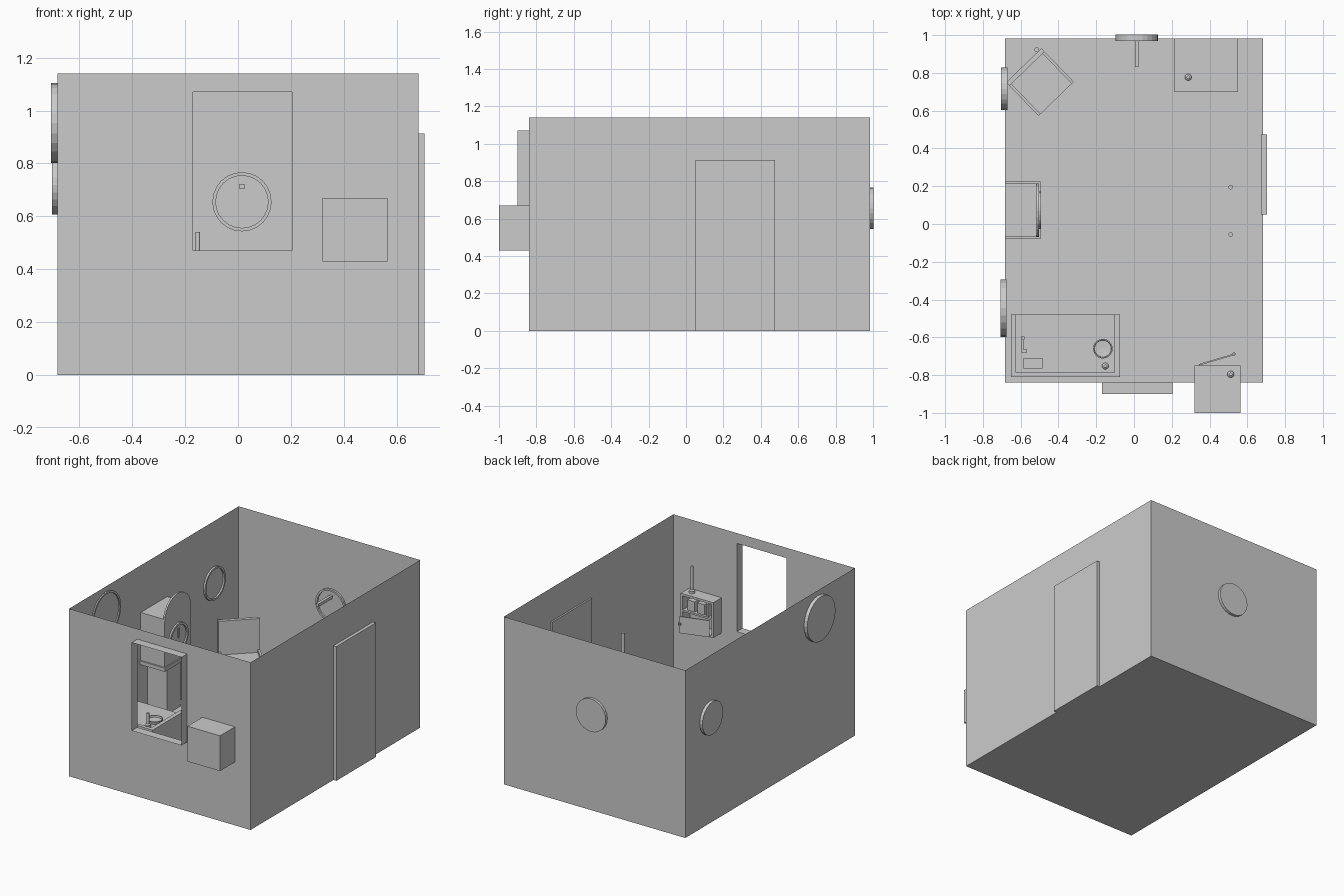
import bpy, bmesh, math
from mathutils import Matrix, Vector

if "Cube" in bpy.data.objects:
    bpy.data.objects.remove(bpy.data.objects["Cube"])


def make(name, bm, mat=None):
    if mat:
        bm.transform(mat)
    bmesh.ops.remove_doubles(bm, verts=bm.verts, dist=1e-5)
    bmesh.ops.recalc_face_normals(bm, faces=bm.faces)
    me = bpy.data.meshes.new(name)
    bm.to_mesh(me)
    bm.free()
    ob = bpy.data.objects.new(name, me)
    bpy.context.collection.objects.link(ob)
    return ob


def box(name, x, y, z, mat=None):
    bm = bmesh.new()
    bmesh.ops.create_cube(bm, size=1)
    for v in bm.verts:
        v.co = Vector([(r[0] + r[1]) / 2 + c * (r[1] - r[0]) for r, c in zip((x, y, z), v.co)])
    return make(name, bm, mat)


def quads(name, faces):
    bm = bmesh.new()
    for f in faces:
        bm.faces.new([bm.verts.new(p) for p in f])
    return make(name, bm)


def lathe(name, profile, loc, rot=Matrix(), n=24):
    # spin an (r, z) profile about local z
    bm = bmesh.new()
    vs = [bm.verts.new((r, 0, z)) for r, z in profile]
    es = [bm.edges.new(p) for p in zip(vs, vs[1:])]
    bmesh.ops.spin(bm, geom=vs + es, cent=(0, 0, 0), axis=(0, 0, 1), angle=2 * math.pi, steps=n)
    return make(name, bm, Matrix.Translation(loc) @ rot)


def prism(name, pts, x0, x1):
    # extrude a (y, z) outline along x
    bm = bmesh.new()
    f = bm.faces.new([bm.verts.new((x0, y, z)) for y, z in pts])
    ext = bmesh.ops.extrude_face_region(bm, geom=[f])
    for v in ext["geom"]:
        if isinstance(v, bmesh.types.BMVert):
            v.co.x = x1
    if f.is_valid is False or len(bm.faces) < len(pts) + 2:
        bm.faces.new([v for v in bm.verts if abs(v.co.x - x0) < 1e-6][:len(pts)])
    return make(name, bm)


# room shell: single-sheet floor and walls, window hole in the front wall
L, R, F, B, H = -0.683, 0.683, -0.84, 0.983, 1.14
WX, WZ = (-0.17, 0.205), (0.47, 1.07)
quads("floor", [[(L, F, 0), (R, F, 0), (R, B, 0), (L, B, 0)]])
quads("left_wall", [[(L, F, 0), (L, B, 0), (L, B, H), (L, F, H)]])
quads("right_wall", [[(R, F, 0), (R, B, 0), (R, B, H), (R, F, H)]])
quads("back_wall", [[(L, B, 0), (R, B, 0), (R, B, H), (L, B, H)]])
xs, zs = (L, *WX, R), (0, *WZ, H)
quads("front_wall", [[(xs[i], F, zs[j]), (xs[i + 1], F, zs[j]), (xs[i + 1], F, zs[j + 1]), (xs[i], F, zs[j + 1])]
                     for i in range(3) for j in range(3) if (i, j) != (1, 1)])

# window surround: open sleeve
c = [(WX[0], WZ[0]), (WX[1], WZ[0]), (WX[1], WZ[1]), (WX[0], WZ[1])]
quads("window_sleeve", [[(*[a[0]], -0.9, a[1]), (b[0], -0.9, b[1]), (b[0], F, b[1]), (a[0], F, a[1])]
                        for a, b in zip(c, c[1:] + c[:1])])

# door
box("door", (0.672, 0.705), (0.05, 0.475), (0, 0.913))

# round wall frames set through the walls
def round_frame(name, r, loc, rot):
    k = r - 0.013
    lathe(name, [(0, -0.02), (r, -0.02), (r, 0.012), (k, 0.012), (k, 0.001), (0, 0.001)], loc, rot)

to_x = Matrix.Rotation(math.pi / 2, 4, 'Y')
to_back = Matrix.Rotation(math.pi / 2, 4, 'X')
round_frame("round_frame_large", 0.152, (L - 0.004, -0.445, 0.953), to_x)
round_frame("round_frame_small", 0.112, (L, 0.716, 0.719), to_x)
round_frame("round_frame_back", 0.112, (0.015, B - 0.001, 0.655), to_back)
box("frame_arm", (0.006, 0.025), (0.83, B), (0.703, 0.723))

# tall floor clock: base, waist, hood with arched front
box("clock_base", (L, -0.495), (-0.08, 0.225), (0, 0.14))
box("clock_waist", (L, -0.535), (0.0, 0.145), (0.14, 0.48))
box("clock_moulding", (L, -0.495), (-0.08, 0.225), (0.47, 0.495))
box("clock_hood", (L, -0.515), (-0.07, 0.215), (0.495, 0.82))
arch = [(-0.07, 0.495), (0.215, 0.495)]
arch += [(0.0725 + 0.1425 * math.cos(math.pi * i / 12), 0.8 + 0.145 * math.sin(math.pi * i / 12)) for i in range(13)]
prism("clock_arch", arch, -0.515, -0.503)
lathe("clock_dial", [(0, 0), (0.085, 0), (0.085, 0.01), (0.1, 0.01), (0.1, -0.005)], (-0.502, 0.0725, 0.645), to_x)
box("clock_hand", (-0.503, -0.496), (0.067, 0.078), (0.645, 0.71))

# desk with raised rim on three sides
box("desk_top", (-0.625, -0.103), (-0.785, -0.48), (0.42, 0.445))
for n, x in (("left", (-0.65, -0.625)), ("right", (-0.103, -0.075))):
    box("desk_side_" + n, x, (-0.81, -0.48), (0, 0.465))
box("desk_back", (-0.625, -0.103), (-0.81, -0.785), (0, 0.465))
lathe("desk_bowl", [(0, 0.003), (0.044, 0.006), (0.046, 0.018), (0.052, 0.018), (0.048, 0), (0, 0)], (-0.165, -0.66, 0.445))
box("desk_box", (-0.585, -0.485), (-0.765, -0.71), (0.445, 0.465))
box("desk_pipe_stem", (-0.595, -0.585), (-0.68, -0.605), (0.445, 0.457))
box("desk_pipe_end", (-0.585, -0.567), (-0.68, -0.665), (0.445, 0.457))
lathe("desk_pipe_bowl", [(0, 0), (0.011, 0), (0.011, 0.03), (0, 0.03)], (-0.588, -0.603, 0.445), n=12)

# candles: stick on a small round foot
def candle(name, loc, h):
    lathe(name, [(0, 0), (0.018, 0), (0.018, 0.015), (0.009, 0.022), (0.009, h), (0, h)], loc, n=12)

candle("desk_candle", (-0.152, -0.752, 0.445), 0.095)
candle("cupboard_candle", (0.512, -0.795, 0.67), 0.18)
candle("cabinet_candle", (0.287, 0.777, 0.42), 0.09)

# wall cupboard through the front wall, open towards the room
CX, CY, CZ = (0.32, 0.565), (-1.0, -0.75), (0.43, 0.67)
box("cupboard_body", CX, (CY[0], -0.83), CZ)
for n, x in (("left", (0.32, 0.335)), ("right", (0.55, 0.565)), ("divider", (0.36, 0.37))):
    box("cupboard_" + n, x, (-0.83, CY[1]), CZ if n != "divider" else (0.56, 0.655))
for n, z in (("bottom", (0.43, 0.442)), ("shelf", (0.548, 0.56)), ("top", (0.655, 0.67))):
    box("cupboard_" + n, (0.335, 0.55), (-0.83, CY[1]), z)
for i, x in enumerate((0.395, 0.47)):
    box(f"cupboard_jar_{i}", (x, x + 0.055), (-0.83, -0.765), (0.56, 0.63))
hinge = Matrix.Translation((0.345, -0.745, 0)) @ Matrix.Rotation(math.radians(16.5), 4, 'Z')
box("cupboard_door", (0, 0.195), (-0.004, 0.004), (0.432, 0.545), hinge)
lathe("door_knob", [(0, 0), (0.009, 0), (0.009, 0.018), (0, 0.018)], (0.53, -0.688, 0.485), n=10)

# low cabinet in the back corner
box("corner_cabinet", (0.215, 0.55), (0.7, B), (0, 0.42))

# chair turned into the room
seat = Matrix.Translation((-0.497, 0.75, 0)) @ Matrix.Rotation(math.radians(-46), 4, 'Z')
box("chair_seat", (-0.1, 0.122), (-0.13, 0.13), (0.2, 0.23), seat)
box("chair_back", (-0.125, -0.1), (-0.13, 0.13), (0.0, 0.46), seat)
for s in (-1, 1):
    y = sorted((s * 0.13, s * 0.115))
    box(f"chair_arm_{s}", (-0.1, 0.122), y, (0.23, 0.25), seat)
    box(f"chair_leg_{s}", (0.1, 0.122), y, (0, 0.2), seat)
lathe("corner_cane", [(0, 0), (0.013, 0), (0.013, 0.42), (0, 0.42)], (-0.515, 0.923, 0), n=12)

# slim posts beside the door
for i, y in enumerate((0.195, -0.055)):
    lathe(f"post_{i}", [(0, 0), (0.012, 0), (0.012, 0.68), (0, 0.68)], (0.512, y, 0), n=12)
